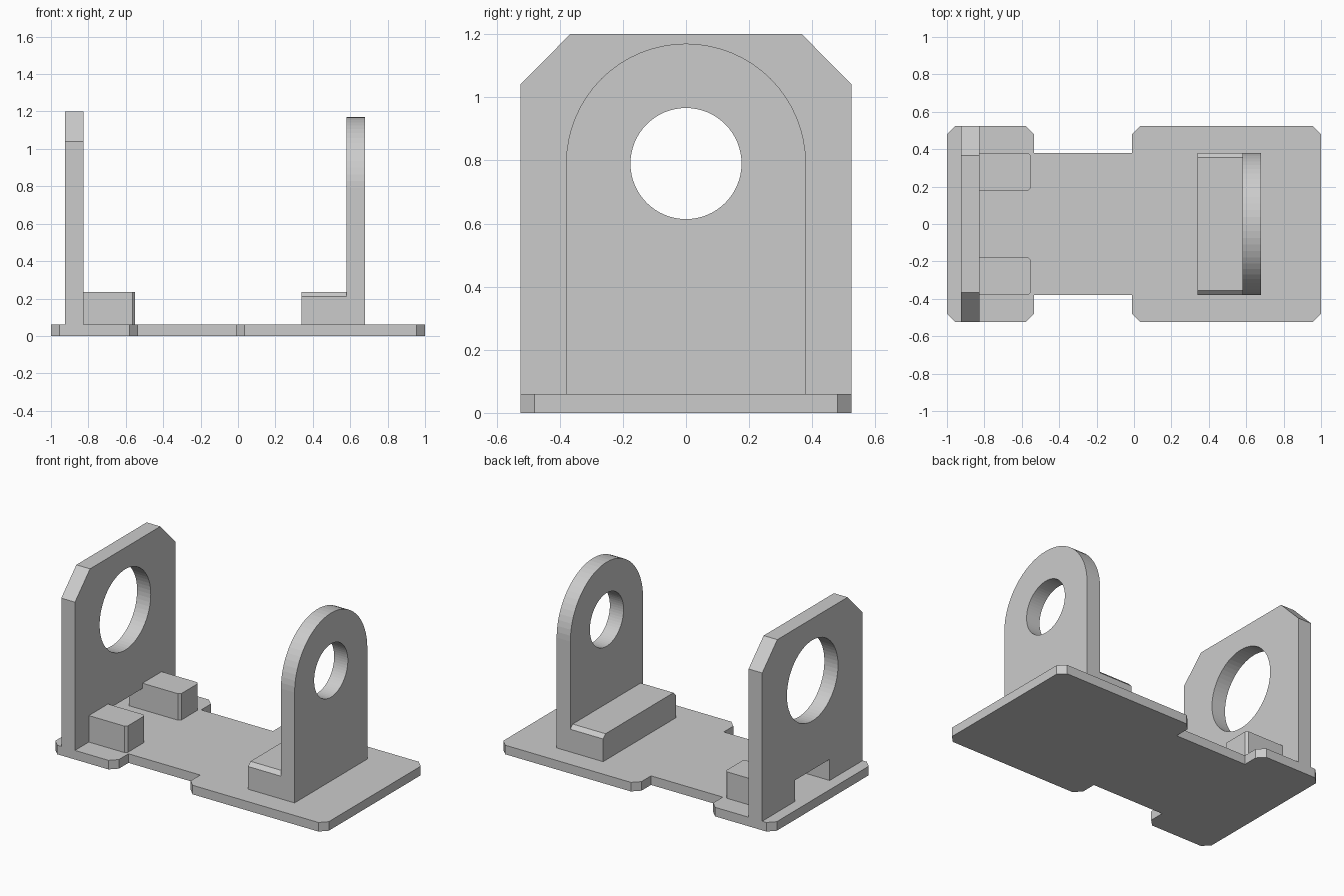
import bpy, bmesh
from math import sin, cos, pi

if "Cube" in bpy.data.objects:
    bpy.data.objects.remove(bpy.data.objects["Cube"])


def prism(name, profile, axis, lo, hi):
    """Extrude a 2D profile: (x, y) along 'Z', or (y, z) along 'X'."""
    def place(p, d):
        return (p[0], p[1], d) if axis == 'Z' else (d, p[0], p[1])
    bm = bmesh.new()
    face = bm.faces.new([bm.verts.new(place(p, lo)) for p in profile])
    ext = bmesh.ops.extrude_face_region(bm, geom=[face])
    shift = (0, 0, hi - lo) if axis == 'Z' else (hi - lo, 0, 0)
    verts = [g for g in ext['geom'] if isinstance(g, bmesh.types.BMVert)]
    bmesh.ops.translate(bm, vec=shift, verts=verts)
    bmesh.ops.recalc_face_normals(bm, faces=bm.faces)
    mesh = bpy.data.meshes.new(name)
    bm.to_mesh(mesh)
    bm.free()
    ob = bpy.data.objects.new(name, mesh)
    bpy.context.collection.objects.link(ob)
    return ob


def arc(r, z, start, end, n):
    return [(r * cos(start + (end - start) * i / n),
             z + r * sin(start + (end - start) * i / n)) for i in range(n + 1)]


def mirrored(half, sign_index):
    """Close a half profile by reflecting it in coordinate sign_index."""
    flip = [(-a, b) if sign_index == 0 else (a, -b) for a, b in reversed(half)]
    return half + flip


def drill(ob, r, z, lo, hi):
    cutter = prism(ob.name + "_hole_cutter", arc(r, z, 0, 2 * pi, 64)[:-1],
                   'X', lo - 0.1, hi + 0.1)
    cutter.hide_render = True
    cutter.hide_viewport = True
    mod = ob.modifiers.new("hole", 'BOOLEAN')
    mod.operation = 'DIFFERENCE'
    mod.solver = 'EXACT'
    mod.object = cutter


BASE, AXLE = 0.06, 0.79

# Base plate with a narrow waist and clipped corners
prism("base_plate", mirrored(
    [(-1, .48), (-.955, .525), (-.58, .525), (-.535, .48), (-.535, .38),
     (-.01, .38), (-.01, .48), (.035, .525), (.955, .525), (1, .48)], 1),
    'Z', 0, BASE)

# Tall wall with clipped top corners and a slot at the foot
wall = prism("tall_wall", mirrored(
    [(.18, .20), (.18, BASE), (.525, BASE), (.525, 1.04), (.367, 1.2)], 0),
    'X', -.925, -.825)
drill(wall, .267, AXLE, -.925, -.825)

# Two support blocks at the foot of the wall
for side, name in ((1, "back_block"), (-1, "front_block")):
    prism(name, [(x, side * y) for x, y in
                 [(-.825, .18), (-.565, .18), (-.55, .195), (-.55, .365),
                  (-.565, .38), (-.825, .38)]], 'Z', BASE, .235)

# Round-topped upright
upright = prism("round_upright",
                [(-.38, BASE), (.38, BASE)] + arc(.38, AXLE, 0, pi, 32),
                'X', .58, .68)
drill(upright, .176, AXLE, .58, .68)

# Foot block of the upright, with bevelled top ends
prism("upright_foot", mirrored([(.38, BASE), (.38, .21), (.355, .235)], 0),
      'X', .34, .58)
